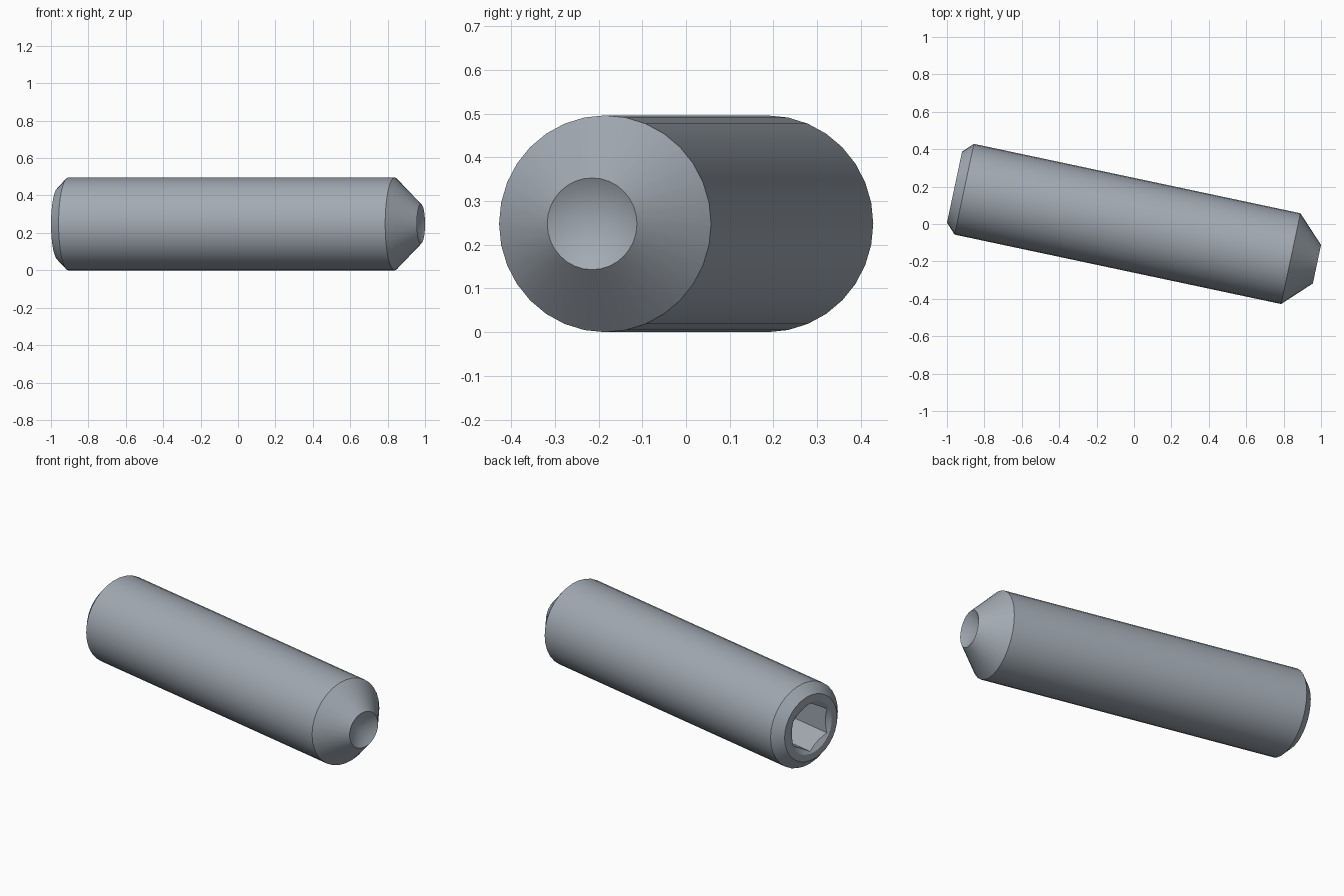
import bpy, bmesh, math
from mathutils import Matrix

cube = bpy.data.objects.get("Cube")
if cube:
    bpy.data.objects.remove(cube, do_unlink=True)

RADIUS = 0.248
BACK, TIP = -0.981, 1.0
PLACE = Matrix.Translation((0, -0.007, RADIUS)) @ Matrix.Rotation(math.radians(-12), 4, 'Z')

steel = bpy.data.materials.new("blue_grey_steel")
steel.use_nodes = True
colour = (0.36, 0.40, 0.45, 1)
steel.diffuse_color = colour
steel.node_tree.nodes["Principled BSDF"].inputs["Base Color"].default_value = colour


def lathe(name, profile, sides, phase=0.0):
    """Closed solid turned about the x axis from (x, radius) points."""
    bm = bmesh.new()
    rings = []
    for x, r in profile:
        if r == 0:
            rings.append([bm.verts.new((x, 0, 0))] * sides)
        else:
            angles = [phase + math.tau * i / sides for i in range(sides)]
            rings.append([bm.verts.new((x, r * math.cos(a), r * math.sin(a))) for a in angles])
    for a, b in zip(rings, rings[1:]):
        for i in range(sides):
            j = (i + 1) % sides
            bm.faces.new(list(dict.fromkeys((a[i], a[j], b[j], b[i]))))
    for ring, (x, r) in ((rings[0], profile[0]), (rings[-1], profile[-1])):
        if r > 0:
            bm.faces.new(ring)
    bmesh.ops.recalc_face_normals(bm, faces=bm.faces)
    mesh = bpy.data.meshes.new(name)
    bm.to_mesh(mesh)
    bm.free()
    mesh.materials.append(steel)
    obj = bpy.data.objects.new(name, mesh)
    bpy.context.collection.objects.link(obj)
    obj.matrix_world = PLACE
    return obj


# Chamfered shank with a conical point and a drilled cup in its tip
screw = lathe("set_screw", [
    (BACK, 0.194), (BACK + 0.053, RADIUS), (TIP - 0.143, RADIUS),
    (TIP, 0.105), (TIP - 0.063, 0)], 32)

# Hexagonal socket, and the countersunk pilot hole at its mouth
hexagon = lathe("hex_socket_cutter", [(BACK - 0.05, 0.143), (BACK + 0.3, 0.143)], 6, math.pi / 6)
pilot = lathe("pilot_hole_cutter", [
    (BACK - 0.01, 0.171), (BACK + 0.02, 0.12), (BACK + 0.32, 0.12), (BACK + 0.38, 0)], 32)

bpy.context.view_layer.objects.active = screw
for cutter in (hexagon, pilot):
    cutter.hide_render = True
    mod = screw.modifiers.new("socket", 'BOOLEAN')
    mod.operation = 'DIFFERENCE'
    mod.solver = 'EXACT'
    mod.object = cutter
    bpy.ops.object.modifier_apply(modifier=mod.name)
    bpy.data.objects.remove(cutter, do_unlink=True)

# Smooth round surfaces, crisp rims
bpy.ops.object.select_all(action='DESELECT')
screw.select_set(True)
bpy.ops.object.shade_smooth_by_angle(angle=math.radians(25))
